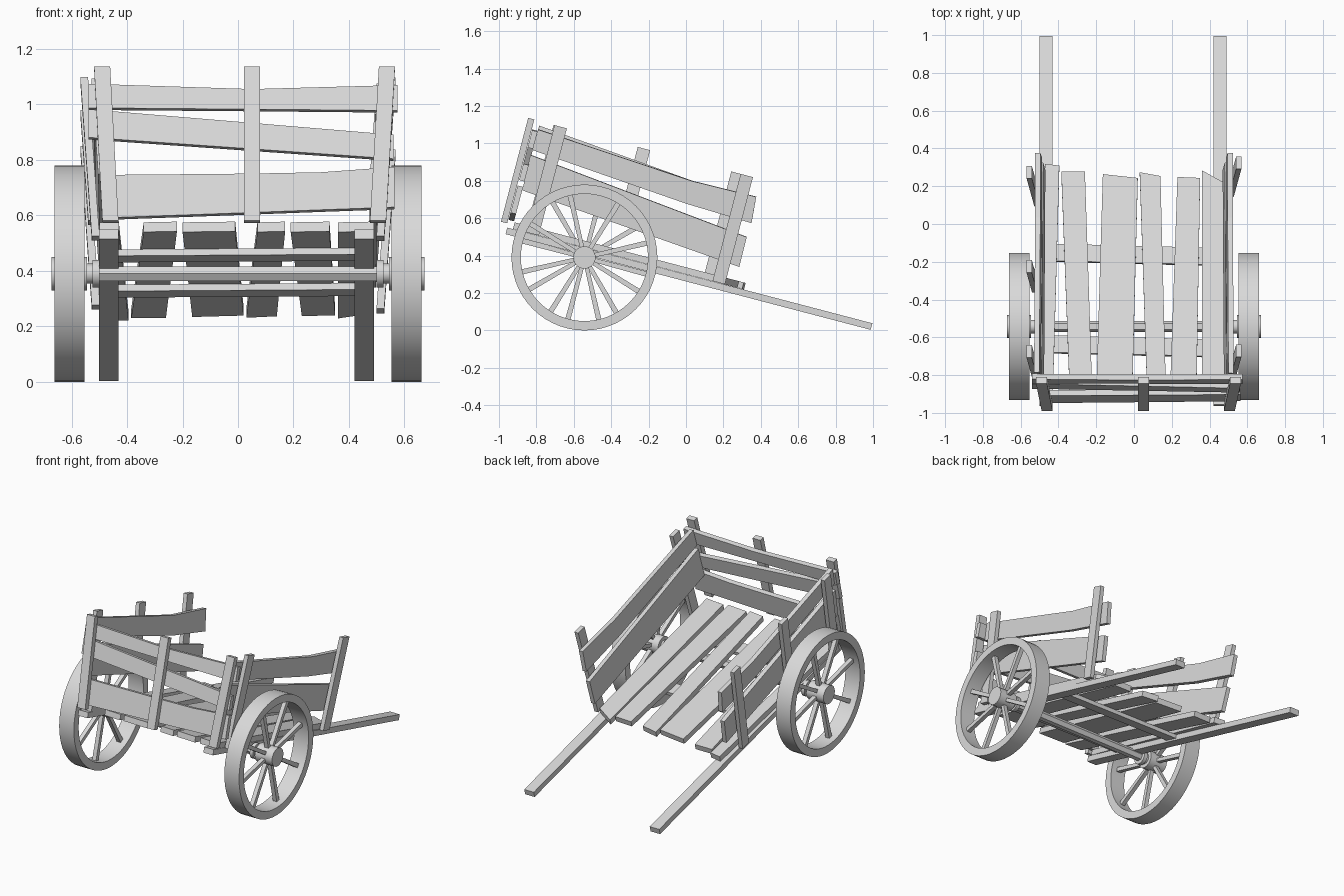
import bpy, bmesh, math
from mathutils import Vector, Matrix

cube = bpy.data.objects.get("Cube")
if cube:
    bpy.data.objects.remove(cube, do_unlink=True)

mat = bpy.data.materials.new("grey_wood")
mat.use_nodes = True
GREY = (0.7, 0.7, 0.7, 1)
mat.diffuse_color = GREY
mat.node_tree.nodes["Principled BSDF"].inputs["Base Color"].default_value = GREY

# The whole cart tips forward: y runs along the bed, h stands square to it
SLOPE = 0.262
TILT = math.atan(SLOPE)
ALONG = Vector((0, math.cos(TILT), -math.sin(TILT)))
UP = Vector((0, math.sin(TILT), math.cos(TILT)))
SIDE = Vector((1, 0, 0))


def bed(x, y, h):
    return Vector((x, y, 0.02 + SLOPE * (0.995 - y))) + UP * h


def finish(name, bm, smooth=False):
    bmesh.ops.recalc_face_normals(bm, faces=bm.faces)
    mesh = bpy.data.meshes.new(name)
    bm.to_mesh(mesh)
    bm.free()
    mesh.materials.append(mat)
    if smooth:
        mesh.shade_smooth()
        mesh.set_sharp_from_angle(angle=math.radians(35))
    obj = bpy.data.objects.new(name, mesh)
    bpy.context.collection.objects.link(obj)
    return obj


def plank(name, stations, normal, thick):
    """Board through pairs of edge points, thickened evenly along normal."""
    bm = bmesh.new()
    off = normal.normalized() * thick / 2
    rings = [[bm.verts.new(p) for p in (a - off, b - off, b + off, a + off)]
             for a, b in stations]
    for r, s in zip(rings, rings[1:]):
        for i in range(4):
            j = (i + 1) % 4
            bm.faces.new((r[i], r[j], s[j], s[i]))
    bm.faces.new(rings[0])
    bm.faces.new(rings[-1])
    return finish(name, bm)


# Long shafts
for name, x in (("right", -0.466), ("left", 0.456)):
    plank(name + "_shaft", [(bed(x - 0.035, y, 0), bed(x + 0.035, y, 0))
                            for y in (-0.96, 0.992)], UP, 0.036)

# Floor planks: rear x range, front x range, front y at each edge
FLOOR = [(-0.5, -0.43, -0.47, -0.395, 0.305, 0.295),
         (-0.34, -0.22, -0.385, -0.26, 0.265, 0.265),
         (-0.2, -0.01, -0.165, 0.02, 0.25, 0.23),
         (0.07, 0.17, 0.03, 0.14, 0.26, 0.24),
         (0.19, 0.33, 0.23, 0.35, 0.235, 0.23),
         (0.36, 0.49, 0.36, 0.485, 0.27, 0.2)]
for i, (r0, r1, f0, f1, y0, y1) in enumerate(FLOOR):
    plank(f"floor_plank_{i + 1}",
          [(bed(r0, -0.92, 0.037), bed(r1, -0.93, 0.037)),
           (bed(f0, y0, 0.037), bed(f1, y1, 0.037))], UP, 0.036)

# Cross bars under the floor
for name, y in (("front", -0.165), ("rear", -0.65)):
    plank(name + "_cross_bar",
          [(bed(x, y - 0.045 - x * 0.025, 0.006), bed(x, y + 0.045 - x * 0.025, 0.006))
           for x in (-0.44, 0.43)], UP, 0.024)


# Side walls lean slightly outward, boards inside the posts
def post_point(side, y, h):
    return bed(side * (0.512 + 0.07 * h), y, h)


def board_point(side, y, h):
    return bed(side * (0.474 + 0.07 * h), y, h)


# Wall posts: y at the bed, lowest h
for name, side, posts in (("left", 1, ((-0.825, 0.02), (0.17, 0.02))),
                          ("right", -1, ((-0.83, 0.02), (-0.38, 0.2), (0.12, 0.02)))):
    lift = 0.02 if side < 0 else 0.0
    lean = SIDE - UP * 0.07 * side
    for i, (y, low) in enumerate(posts):
        plank(f"{name}_wall_post_{i + 1}",
              [(post_point(side, y - 0.033, h), post_point(side, y + 0.033, h))
               for h in (low, 0.612)], SIDE, 0.028)
    plank(name + "_top_board",
          [(board_point(side, -0.935, 0.454 + lift), board_point(side, -0.934, 0.568 + lift)),
           (board_point(side, -0.095, 0.385), board_point(side, -0.095, 0.51)),
           (board_point(side, 0.256, 0.373), board_point(side, 0.245, 0.515))], lean, 0.028)
    plank(name + "_lower_board",
          [(board_point(side, -0.934, 0.232), board_point(side, -0.94, 0.426)),
           (board_point(side, 0.252, 0.13), board_point(side, 0.25, 0.294))], lean, 0.028)

# Tailboard posts: bottom x, top x
for name, x0, x1 in (("right", -0.46, -0.49), ("middle", 0.05, 0.05), ("left", 0.505, 0.537)):
    plank(f"tailboard_{name}_post",
          [(bed(x - 0.029, -0.983, h), bed(x + 0.029, -0.983, h))
           for x, h in ((x0, 0.04), (x1, 0.614))], ALONG, 0.034)

# Tailboard rails: (x, low h, high h) along the width
RAILS = {"top": [(-0.54, 0.47, 0.56), (0.05, 0.465, 0.54), (0.575, 0.46, 0.555)],
         "middle": [(-0.54, 0.36, 0.465), (0.56, 0.28, 0.37)],
         "bottom": [(-0.48, 0.06, 0.22), (0.05, 0.08, 0.225),
                    (0.3, 0.09, 0.23), (0.565, 0.1, 0.25)]}
for name, cuts in RAILS.items():
    plank(f"tailboard_{name}_rail",
          [(bed(x, -0.949, lo), bed(x, -0.949, hi)) for x, lo, hi in cuts], ALONG, 0.03)

# Wheels, hubs and axle
AXLE = Vector((0, -0.543, 0.39))
R_OUT, R_IN = 0.39, 0.34


def rod(name, x0, x1, radius, sides, smooth=True):
    bm = bmesh.new()
    bmesh.ops.create_cone(bm, cap_ends=True, segments=sides, radius1=radius,
                          radius2=radius, depth=abs(x1 - x0))
    bm.transform(Matrix.Translation(AXLE + SIDE * (x0 + x1) / 2)
                 @ Matrix.Rotation(math.pi / 2, 4, "Y"))
    return finish(name, bm, smooth)


rod("axle", -0.6, 0.6, 0.03, 6, False)

for name, side, turn in (("left", 1, 13), ("right", -1, 30)):
    cx = side * 0.607
    bm = bmesh.new()
    profile = [bm.verts.new(AXLE + Vector((cx + dx, 0, r))) for dx, r in
               ((-0.054, R_IN), (0.054, R_IN), (0.054, R_OUT), (-0.054, R_OUT))]
    edges = [bm.edges.new((profile[i], profile[(i + 1) % 4])) for i in range(4)]
    bmesh.ops.spin(bm, geom=profile + edges, cent=AXLE, axis=SIDE,
                   angle=math.tau, steps=56, use_duplicate=False)
    bmesh.ops.remove_doubles(bm, verts=bm.verts, dist=0.0005)
    finish(name + "_wheel_rim", bm, True)
    rod(name + "_hub", side * 0.545, side * 0.672, 0.06, 20)
    rod(name + "_axle_collar", side * 0.5, side * 0.525, 0.05, 16)
    rod(name + "_axle_sleeve", side * 0.5, side * 0.56, 0.036, 16)
    for k in range(8):
        ang = math.radians(turn) + k * math.tau / 8
        out = Vector((0, math.cos(ang), math.sin(ang)))
        across = SIDE.cross(out)
        plank(f"{name}_spoke_{k + 1}",
              [(AXLE + SIDE * cx + out * r - across * w, AXLE + SIDE * cx + out * r + across * w)
               for r, w in ((0.04, 0.011), (0.345, 0.014))], SIDE, 0.028)
